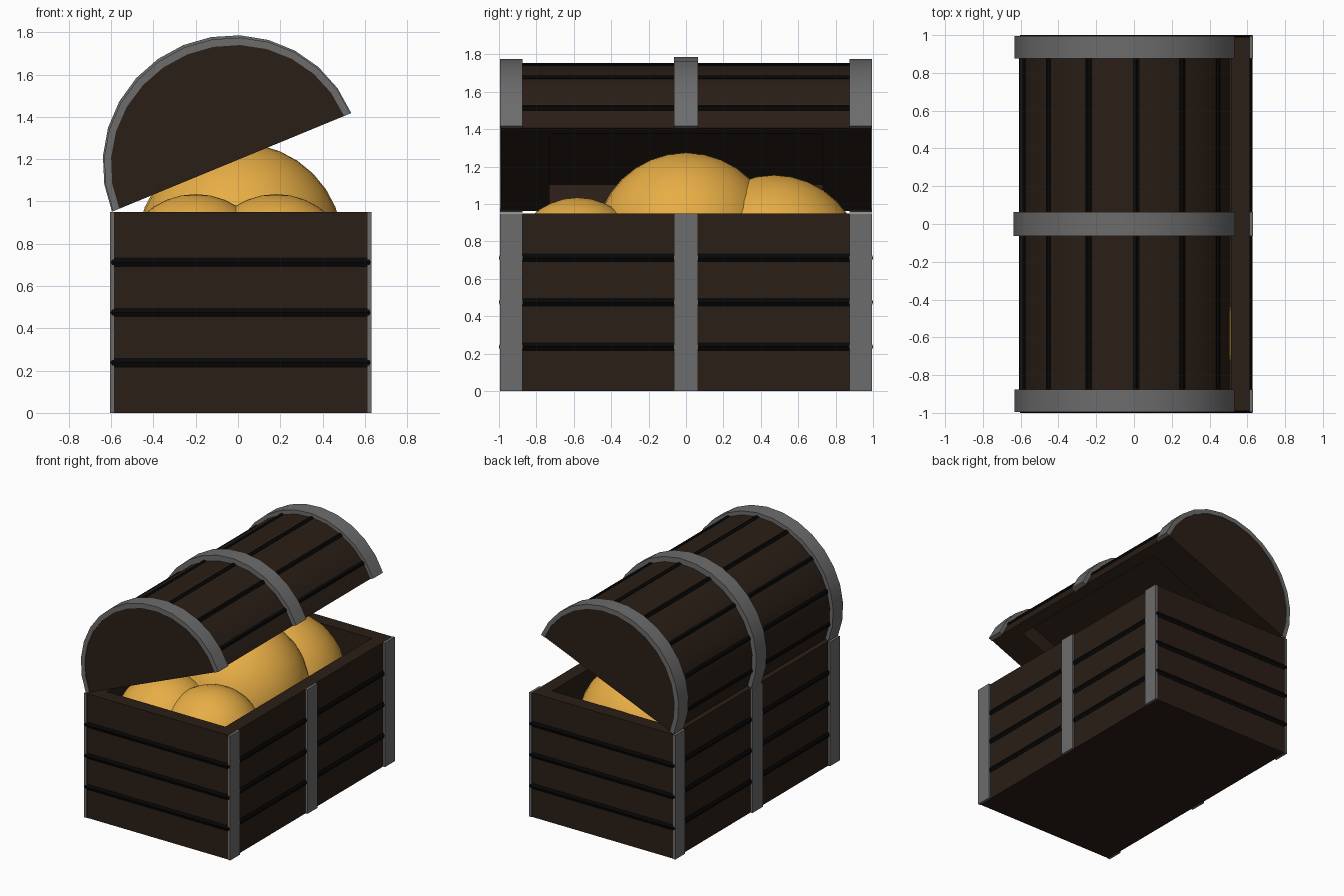
import bpy, bmesh
from math import sin, cos, pi, radians
from mathutils import Vector

if "Cube" in bpy.data.objects:
    bpy.data.objects.remove(bpy.data.objects["Cube"])


def material(name, rgb):
    m = bpy.data.materials.new(name)
    m.diffuse_color = (*rgb, 1)
    m.use_nodes = True
    m.node_tree.nodes["Principled BSDF"].inputs["Base Color"].default_value = m.diffuse_color
    return m


WOOD = material("dark_wood", (0.023, 0.013, 0.008))
SEAM = material("black_seam", (0.002, 0.002, 0.002))
IRON = material("iron", (0.15, 0.15, 0.15))
GOLD = material("gold", (0.8, 0.42, 0.06))


def finish(bm, name, mat, smooth=False):
    bmesh.ops.recalc_face_normals(bm, faces=bm.faces[:])
    me = bpy.data.meshes.new(name)
    bm.to_mesh(me)
    bm.free()
    me.materials.append(mat)
    ob = bpy.data.objects.new(name, me)
    bpy.context.collection.objects.link(ob)
    if smooth:
        bpy.ops.object.select_all(action='DESELECT')
        ob.select_set(True)
        bpy.context.view_layer.objects.active = ob
        bpy.ops.object.shade_smooth_by_angle(angle=radians(30))
    return ob


def prism(profile, y0, y1):
    """Extrude an (x, z) profile along y."""
    bm = bmesh.new()
    f = bm.faces.new([bm.verts.new((x, y0, z)) for x, z in profile])
    ext = bmesh.ops.extrude_face_region(bm, geom=[f])["geom"]
    bmesh.ops.translate(bm, vec=(0, y1 - y0, 0),
                        verts=[v for v in ext if isinstance(v, bmesh.types.BMVert)])
    return bm


def rect(x0, x1, z0, z1):
    return [(x0, z0), (x1, z0), (x1, z1), (x0, z1)]


def hollow(bm, direction, hx, hy, depth):
    """Sink a rectangular recess into the face that points in direction."""
    bmesh.ops.recalc_face_normals(bm, faces=bm.faces[:])
    f = max(bm.faces, key=lambda q: q.normal.dot(direction))
    c = f.calc_center_median()
    bmesh.ops.inset_individual(bm, faces=[f], thickness=0.05)
    for v in f.verts:
        v.co.x = c.x + (hx if v.co.x > c.x else -hx)
        v.co.y = hy if v.co.y > 0 else -hy
    new = bmesh.ops.extrude_discrete_faces(bm, faces=[f])["faces"][0]
    bmesh.ops.translate(bm, vec=-direction * depth, verts=new.verts[:])


UP = Vector((0, 0, 1))
X0, X1, Y, H = -0.59, 0.615, 0.99, 0.95

# Hollow chest body
bm = prism(rect(X0, X1, 0, H), -Y, Y)
hollow(bm, UP, 0.5, 0.885, 0.87)
finish(bm, "chest_body", WOOD)

# Pointed seam ridges running round the body
for i in range(1, 4):
    z, bm, loops = i * H / 4, bmesh.new(), []
    for grow, dz in ((-0.01, -0.022), (0.002, -0.022), (0.013, 0), (0.002, 0.022), (-0.01, 0.022)):
        a, b, w = X0 - grow, X1 + grow, min(Y + grow, 1.0)
        loops.append([bm.verts.new((x, y, z + dz)) for x, y in ((a, -w), (b, -w), (b, w), (a, w))])
    for j in range(5):
        lo, hi = loops[j], loops[(j + 1) % 5]
        for k in range(4):
            m = (k + 1) % 4
            bm.faces.new((lo[k], lo[m], hi[m], hi[k]))
    finish(bm, f"body_seam_{i}", SEAM)

# Iron straps: end pairs and a middle pair
STRAPS = (("front", -0.995, -0.875), ("middle", -0.063, 0.063), ("back", 0.875, 0.995))
for label, y0, y1 in STRAPS:
    finish(prism(rect(X1 - 0.003, 0.631, 0, H), y0, y1), f"body_strap_right_{label}", IRON)
    finish(prism(rect(-0.606, X0 + 0.003, 0, H), y0, y1), f"body_strap_left_{label}", IRON)

# Half-round lid, tilted open
SEG = 14


def arc(a, b):
    return [(a * cos(pi * i / SEG), b * sin(pi * i / SEG)) for i in range(SEG + 1)]


def place_lid(ob):
    ob.location = (-0.03, 0, 1.185)
    ob.rotation_euler = (0, radians(-22.4), 0)


LA, LB = 0.58, 0.557
bm = prism(arc(LA, LB), -Y, Y)
hollow(bm, -UP, 0.5, 0.73, 0.12)
place_lid(finish(bm, "lid", WOOD, True))

# Lid straps, the middle one thicker
for label, y0, y1 in STRAPS:
    a, b = (0.612, 0.6) if label == "middle" else (0.607, 0.588)
    bm = prism(arc(a, b) + arc(LA - 0.005, LB - 0.005)[::-1], y0, y1)
    place_lid(finish(bm, f"lid_strap_{label}", IRON, True))

# Lid seam ridges on every second arc corner
for n, i in enumerate(range(1, SEG, 2)):
    t = pi * i / SEG
    pts = [((LA + g) * cos(t + d), (LB + g) * sin(t + d))
           for g, d in ((-0.01, -0.03), (0.002, -0.03), (0.01, 0), (0.002, 0.03), (-0.01, 0.03))]
    place_lid(finish(prism(pts, -0.985, 0.985), f"lid_seam_{n + 1}", SEAM))

# Gold heap
for name, c, r in (("gold_large", (0.01, 0, 0.787), 0.488),
                   ("gold_back", (0.01, 0.47, 0.68), 0.475),
                   ("gold_front_left", (-0.2, -0.58, 0.675), 0.36),
                   ("gold_front_right", (0.18, -0.58, 0.675), 0.36)):
    bm = bmesh.new()
    bmesh.ops.create_uvsphere(bm, u_segments=32, v_segments=16, radius=r)
    finish(bm, name, GOLD, True).location = c
